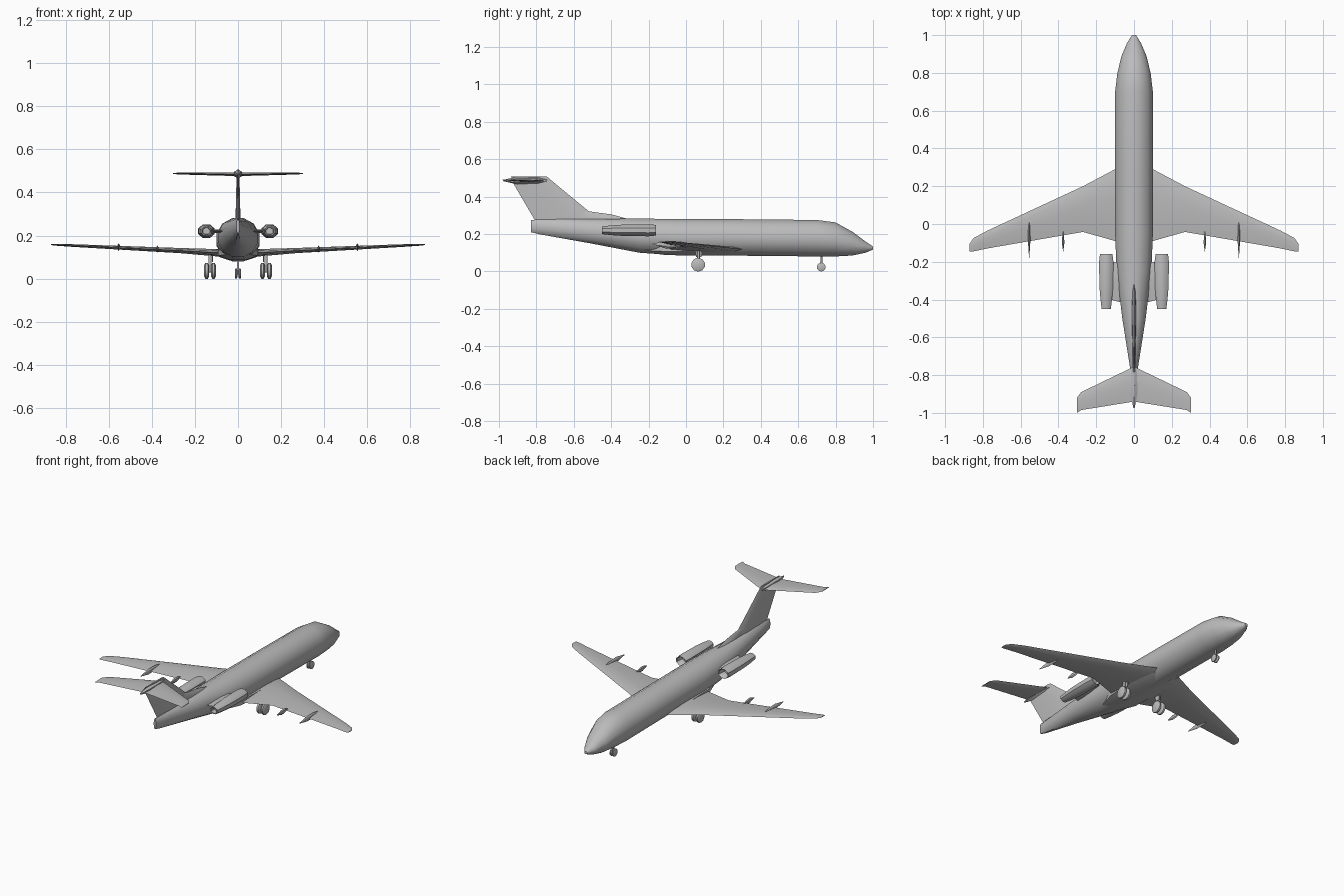
import bpy, bmesh, math
from mathutils import Vector

cube = bpy.data.objects.get("Cube")
if cube:
    bpy.data.objects.remove(cube, do_unlink=True)

grey = bpy.data.materials.new("airframe_grey")
grey.use_nodes = True
grey.diffuse_color = (0.5, 0.5, 0.5, 1)
grey.node_tree.nodes["Principled BSDF"].inputs["Base Color"].default_value = (0.5, 0.5, 0.5, 1)


def loft(name, rings, mirror=False, smooth=None):
    """Skin a list of equal-length point rings and cap both ends."""
    bm = bmesh.new()
    rows = [[bm.verts.new(p) for p in ring] for ring in rings]
    n = len(rows[0])
    for a, b in zip(rows, rows[1:]):
        for i in range(n):
            j = (i + 1) % n
            bm.faces.new((a[i], a[j], b[j], b[i]))
    bm.faces.new(rows[0])
    bm.faces.new(rows[-1])
    bmesh.ops.recalc_face_normals(bm, faces=bm.faces)
    mesh = bpy.data.meshes.new(name)
    bm.to_mesh(mesh)
    bm.free()
    mesh.materials.append(grey)
    obj = bpy.data.objects.new(name, mesh)
    bpy.context.collection.objects.link(obj)
    if mirror:
        obj.modifiers.new("mirror", 'MIRROR').use_mirror_merge = False
    if smooth:
        bpy.ops.object.select_all(action='DESELECT')
        obj.select_set(True)
        bpy.context.view_layer.objects.active = obj
        bpy.ops.object.shade_smooth_by_angle(angle=math.radians(smooth))
    return obj


def ring(center, half_a, half_b, sides, axis='Y'):
    """Polygon ring around a point, facing along the given axis."""
    pts = []
    for i in range(sides):
        t = 2 * math.pi * (i + 0.5) / sides
        a, b = half_a * math.cos(t), half_b * math.sin(t)
        off = {'X': (0, a, b), 'Y': (a, 0, b), 'Z': (a, b, 0)}[axis]
        pts.append(Vector(center) + Vector(off))
    return pts


def foil(name, sections, upright=False, mirror=False):
    """Wing-like surface; section = span, height, leading y, trailing y, thickness."""
    rings = []
    for s, h, lead, trail, thick in sections:
        pts = []
        for f, t in ((0, 0), (.12, .35), (.4, .5), (.75, .28),
                     (1, 0), (.75, -.28), (.4, -.5), (.12, -.35)):
            y, d = lead + (trail - lead) * f, thick * t
            pts.append((d, y, h) if upright else (s, y, h + d))
        rings.append(pts)
    return loft(name, rings, mirror, 30)


# Fuselage: y, half width, bottom, top
body = [(-.83, .008, .21, .275), (-.78, .018, .198, .278), (-.5, .062, .148, .281),
        (-.25, .092, .1, .282), (-.05, .1, .086, .281), (.3, .1, .084, .279),
        (.7, .1, .08, .275), (.8, .088, .08, .262), (.89, .066, .085, .212),
        (.96, .036, .1, .16), (1, .01, .117, .133)]
loft("fuselage", [ring((0, y, (lo + hi) / 2), w * 1.035, (hi - lo) / 2 * 1.035, 12)
                  for y, w, lo, hi in body], smooth=35)

# Belly fairing between the wings
loft("belly_fairing", [ring((0, y, .12), w, h, 8) for y, w, h in
                       ((-.26, .04, .015), (-.1, .1, .036), (.15, .11, .038),
                        (.3, .07, .03))], smooth=30)

# Wings and tail surfaces
foil("wing", [(.05, .118, .315, -.1, .036), (.1, .12, .29, -.09, .034),
              (.27, .13, .2, -.042, .024), (.78, .154, -.037, -.13, .012),
              (.85, .157, -.075, -.145, .008), (.87, .158, -.105, -.146, .004)], mirror=True)
foil("fin", [(0, .26, -.445, -.8, .024), (0, .47, -.7, -.923, .014),
             (0, .508, -.745, -.935, .01)], upright=True)
foil("dorsal_fin", [(0, .27, -.27, -.72, .026), (0, .305, -.4, -.74, .018),
                    (0, .332, -.6, -.76, .006)], upright=True)
foil("tailplane", [(0, .484, -.755, -.94, .016), (.28, .488, -.89, -.985, .008),
                   (.302, .489, -.92, -1, .004)], mirror=True)
loft("tail_bullet", [ring((0, y, .486), r, r, 6) for y, r in
                     ((-.74, .005), (-.79, .019), (-.9, .021), (-.975, .004))], smooth=30)

# Engines with recessed intakes and nozzles
nacelle = [(-.21, .026), (-.162, .033), (-.16, .036), (-.2, .041), (-.33, .039),
           (-.4, .033), (-.45, .026), (-.449, .02), (-.42, .018)]
loft("engine", [ring((.147, y, .22), r, r * .85, 8) for y, r in nacelle],
     mirror=True, smooth=46)
foil("engine_pylon", [(.05, .22, -.2, -.42, .018), (.125, .22, -.2, -.4, .016)], mirror=True)

# Flap track fairings under the wings
for label, x, front, back, z, depth in (("outer", .555, .025, -.18, .146, .018),
                                        ("inner", .375, -.04, -.145, .137, .016)):
    length = back - front
    loft(label + "_flap_fairing",
         [ring((x, front + length * f, z), .007 * s, depth * s, 6)
          for f, s in ((0, .15), (.3, .9), (.6, 1), (1, .12))], mirror=True, smooth=30)


def wheel(name, x, y, radius, width, mirror=False):
    loft(name, [ring((x + width * f, y, radius), radius * s, radius * s, 10, 'X')
                for f, s in ((-.5, .72), (-.25, 1.03), (.25, 1.03), (.5, .72))],
         mirror, 40)


def strut(name, bottom, top, r, mirror=False):
    loft(name, [ring(p, r, r, 6, 'Z') for p in (bottom, top)], mirror, 62)


# Landing gear
for label, x in (("inner", .114), ("outer", .146)):
    wheel(label + "_main_wheel", x, .065, .036, .022, True)
strut("main_gear_strut", (.13, .065, .03), (.13, .068, .125), .008, True)
loft("main_gear_axle", [ring((x, .065, .036), .007, .007, 6, 'X') for x in (.11, .15)],
     mirror=True)
loft("main_gear_door", [ring((.118, .068, z), .003, w, 4, 'Z')
                        for z, w in ((.078, .02), (.12, .03))], mirror=True)
wheel("nose_wheel", .009, .723, .023, .012, True)
strut("nose_gear_strut", (0, .723, .02), (0, .725, .095), .006)
loft("nose_gear_axle", [ring((x, .723, .023), .005, .005, 6, 'X') for x in (-.014, .014)])
